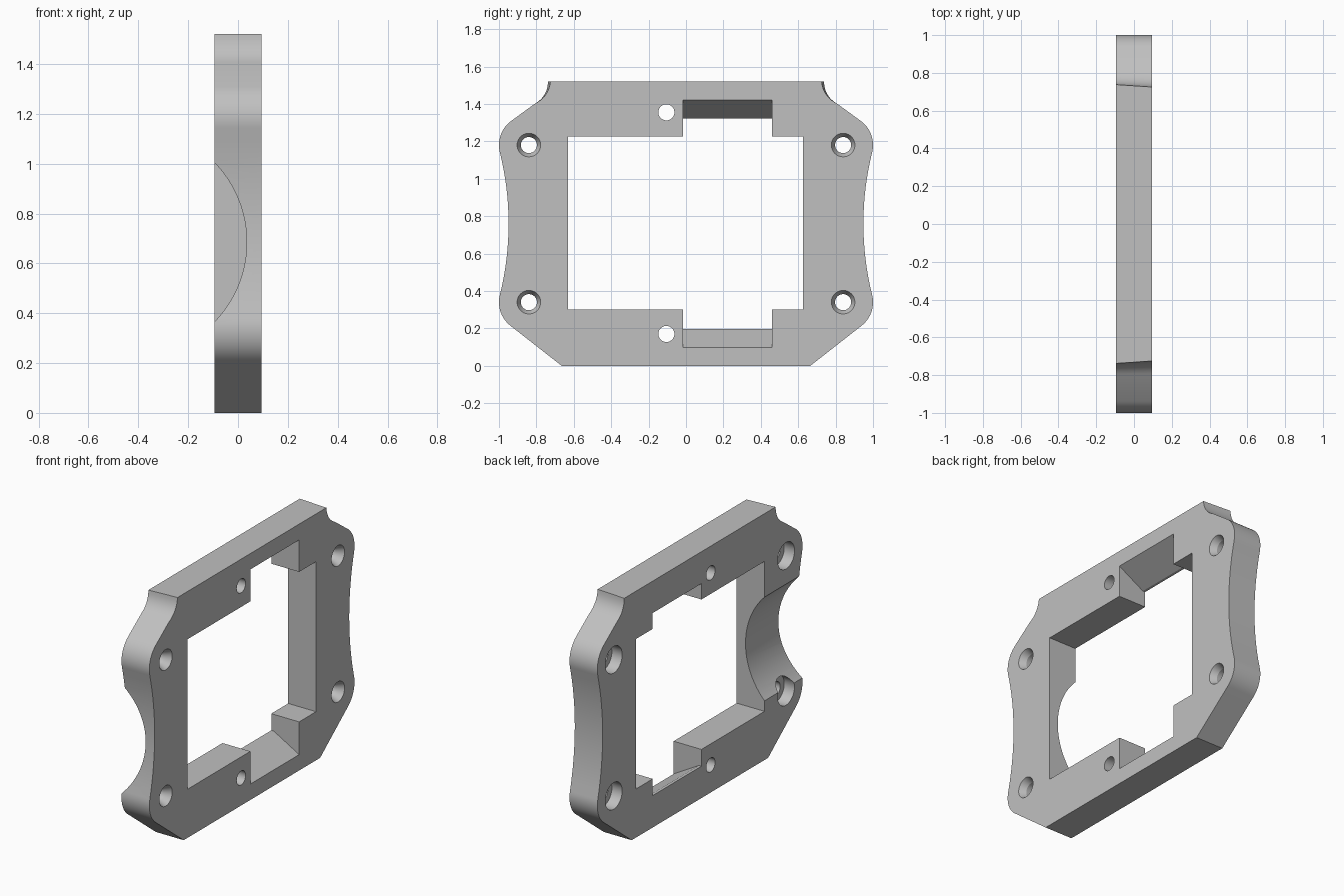
import bpy, bmesh
from math import sin, cos, radians, pi, asin

cube = bpy.data.objects.get("Cube")
if cube:
    bpy.data.objects.remove(cube, do_unlink=True)

HALF = 0.095          # half the plate thickness
MID_Z = 0.76          # height of the symmetric centre
HOLE_Y, HOLE_Z = 0.84, 0.42   # screw positions from the centre

grey = bpy.data.materials.new("light grey")
grey.use_nodes = True
colour = (0.53, 0.53, 0.53, 1)
grey.diffuse_color = colour
grey.node_tree.nodes["Principled BSDF"].inputs["Base Color"].default_value = colour


def loft(name, rings):
    """Closed solid through matching rings of 3D points."""
    bm = bmesh.new()
    loops = [[bm.verts.new(p) for p in ring] for ring in rings]
    for a, b in zip(loops, loops[1:]):
        for i in range(len(a)):
            j = (i + 1) % len(a)
            bm.faces.new((a[i], a[j], b[j], b[i]))
    bm.faces.new(loops[0])
    bm.faces.new(loops[-1])
    bmesh.ops.recalc_face_normals(bm, faces=bm.faces)
    mesh = bpy.data.meshes.new(name)
    bm.to_mesh(mesh)
    bm.free()
    mesh.materials.append(grey)
    obj = bpy.data.objects.new(name, mesh)
    bpy.context.collection.objects.link(obj)
    return obj


def arc(cx, cy, r, start, end, steps):
    return [(cx + r * cos(radians(start + (end - start) * i / steps)),
             cy + r * sin(radians(start + (end - start) * i / steps)))
            for i in range(steps + 1)]


def turned(name, y, z, stations):
    """Round cutter along x through (x, radius) stations."""
    return loft(name, [[(x, *p) for p in arc(y, z, r, 0, 360, 40)[:-1]]
                       for x, r in stations])


def block(name, y0, y1, z0, z1):
    return loft(name, [[(x, y0, z0), (x, y1, z0), (x, y1, z1), (x, y0, z1)]
                       for x in (-0.3, 0.3)])


def along_y(name, profile, y0, y1):
    return loft(name, [[(x, y, z) for x, z in profile] for y in (y0, y1)])


def half_outline(top_y):
    """+y half of the outline, from the bottom to the top."""
    lean = 14
    waist_y = HOLE_Y + 0.16 * cos(radians(lean))
    waist_z = HOLE_Z - 0.16 * sin(radians(lean))
    waist_r = waist_z / sin(radians(lean))
    waist_c = waist_y + waist_r * cos(radians(lean))
    pts = [(0.665, 0)]
    pts += arc(HOLE_Y, MID_Z - HOLE_Z, 0.16, -52.6, lean, 14)
    pts += arc(waist_c, MID_Z, waist_r, 180 + lean, 180 - lean, 16)[1:-1]
    pts += arc(HOLE_Y, MID_Z + HOLE_Z, 0.16, -lean, 52.6, 14)
    # concave scoop below the top edge
    y0, z0, z1 = 0.81, 1.40, 1.52
    for i in range(9):
        t = i / 8
        bend = 0.035 * t * (1 - t) * 2
        pts.append((y0 + (top_y - y0) * t - bend, z0 + (z1 - z0) * t - bend * 0.6))
    return pts


def outline(x, top_y):
    half = half_outline(top_y)
    return [(x, y, z) for y, z in half] + [(x, -y, z) for y, z in reversed(half)]


# Plate with slightly tapered top scoops
frame = loft("mounting_frame", [outline(-HALF, 0.738), outline(HALF, 0.725)])

# Rectangular window
cutters = [block("window_cutter", -0.63, 0.625, 0.30, 1.225)]

# Ramped notches above and below the window
ramp = [(-0.3, 0.197), (-0.078, 0.197), (HALF, 0.098), (0.3, 0.098), (0.3, 0.5), (-0.3, 0.5)]
for name, flip in (("lower", False), ("upper", True)):
    profile = [(x, 2 * MID_Z - z if flip else z) for x, z in ramp]
    cutters.append(along_y(name + "_notch_cutter", profile, -0.015, 0.46))

# Pilot holes beside the notches
for z in (0.17, 1.355):
    cutters.append(turned("pilot_hole_cutter", -0.105, z, [(-0.3, 0.043), (0.3, 0.043)]))

# Corner screw holes, countersunk on one face and counterbored on the other
screw = [(-0.3, 0.082), (-0.025, 0.082), (-0.025, 0.043), (0.055, 0.043),
         (HALF, 0.063), (0.3, 0.063)]
for side in (-1, 1):
    for level in (-1, 1):
        cutters.append(turned("screw_hole_cutter", side * HOLE_Y, MID_Z + level * HOLE_Z, screw))

# Round cable groove across one end
cutters.append(along_y("groove_cutter", arc(-0.424, 0.685, 0.459, 0, 360, 96)[:-1], -1.2, -0.5))

bpy.context.view_layer.objects.active = frame
for cutter in cutters:
    cutter.hide_render = True
    mod = frame.modifiers.new("cut", 'BOOLEAN')
    mod.operation = 'DIFFERENCE'
    mod.solver = 'EXACT'
    mod.object = cutter
    bpy.ops.object.modifier_apply(modifier=mod.name)
    bpy.data.objects.remove(cutter, do_unlink=True)

bpy.ops.object.select_all(action='DESELECT')
frame.select_set(True)
bpy.ops.object.shade_smooth_by_angle(angle=radians(22))
